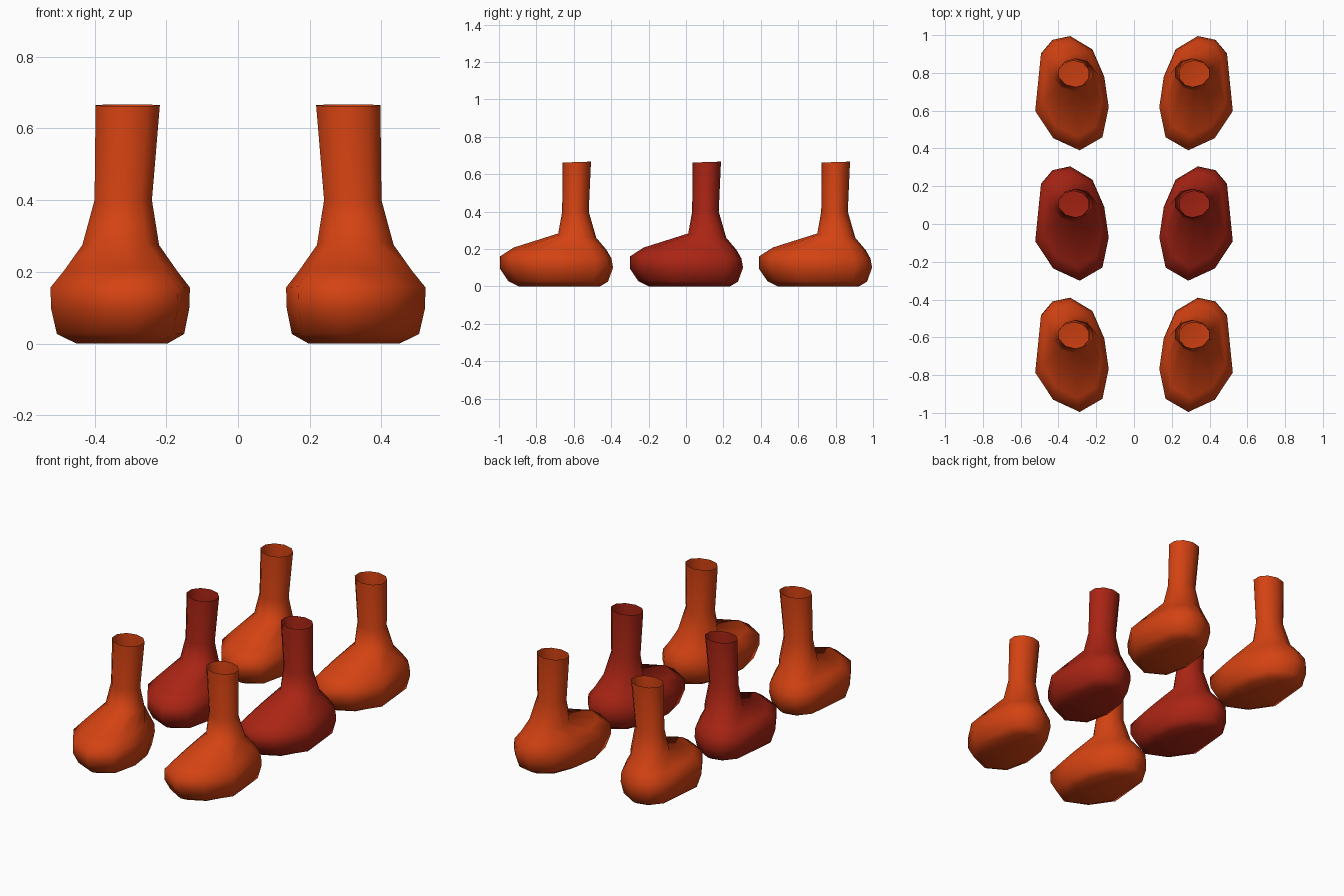
import bpy, bmesh, math

if "Cube" in bpy.data.objects:
    bpy.data.objects.remove(bpy.data.objects["Cube"])

def material(name, rgb):
    m = bpy.data.materials.new(name)
    m.diffuse_color = (*rgb, 1)
    m.use_nodes = True
    m.node_tree.nodes["Principled BSDF"].inputs["Base Color"].default_value = m.diffuse_color
    return m

orange = material("orange", (0.66, 0.055, 0.006))
red = material("dark red", (0.40, 0.018, 0.007))

def normalise(pts):
    """Scale an outline to the unit square."""
    xs, ys = [p[0] for p in pts], [p[1] for p in pts]
    return [((x - min(xs)) / (max(xs) - min(xs)), (y - min(ys)) / (max(ys) - min(ys)))
            for x, y in pts]

# Plan outlines, clockwise from the heel: a foot sole shape and a round ankle
SOLE = normalise([(.335, .31), (.43, .29), (.49, .22), (.52, -.08), (.425, -.225),
                  (.285, -.29), (.165, -.22), (.132, -.06), (.155, .10), (.217, .24)])
ROUND = normalise([(math.cos(math.radians(90 - 36 * i)), math.sin(math.radians(90 - 36 * i)))
                   for i in range(10)])

# Cross-sections: front z, back z, x range, y range, roundness
RINGS = [
    (.000, .000, .197, .450, -.200, .235, 0),
    (.028, .025, .150, .505, -.255, .278, 0),
    (.095, .100, .136, .521, -.300, .305, 0),
    (.160, .150, .134, .523, -.300, .296, 0),
    (.208, .195, .170, .485, -.225, .270, .1),
    (.283, .260, .220, .434, .012, .215, .7),
    (.400, .400, .240, .400, .033, .175, 1),
    (.662, .667, .218, .397, .035, .187, 1),
]

def foot(name, side, y_off, mat):
    bm = bmesh.new()
    loops = []
    for zf, zb, x0, x1, y0, y1, r in RINGS:
        loop = []
        for s, c in zip(SOLE, ROUND):
            u, v = (s[k] * (1 - r) + c[k] * r for k in (0, 1))
            loop.append(bm.verts.new((side * (x0 + u * (x1 - x0)),
                                      y_off + y0 + v * (y1 - y0),
                                      zf + v * (zb - zf))))
        loops.append(loop)
    # skin between sections, closed sole, open top
    for a, b in zip(loops, loops[1:]):
        for i in range(10):
            j = (i + 1) % 10
            bm.faces.new((a[i], a[j], b[j], b[i]))
    bm.faces.new(loops[0])
    bmesh.ops.recalc_face_normals(bm, faces=bm.faces)
    if sum(f.normal.z for f in bm.faces if len(f.verts) == 10) > 0:
        bmesh.ops.reverse_faces(bm, faces=bm.faces)
    for f in bm.faces:
        f.smooth = True
    me = bpy.data.meshes.new(name)
    bm.to_mesh(me)
    bm.free()
    me.materials.append(mat)
    bpy.context.collection.objects.link(bpy.data.objects.new(name, me))

# Three mirrored pairs of feet, the middle pair darker
for row, y_off, mat in (("front", -.695, orange), ("middle", 0, red), ("back", .69, orange)):
    for label, side in (("left", -1), ("right", 1)):
        foot(f"{row}_{label}_foot", side, y_off, mat)
